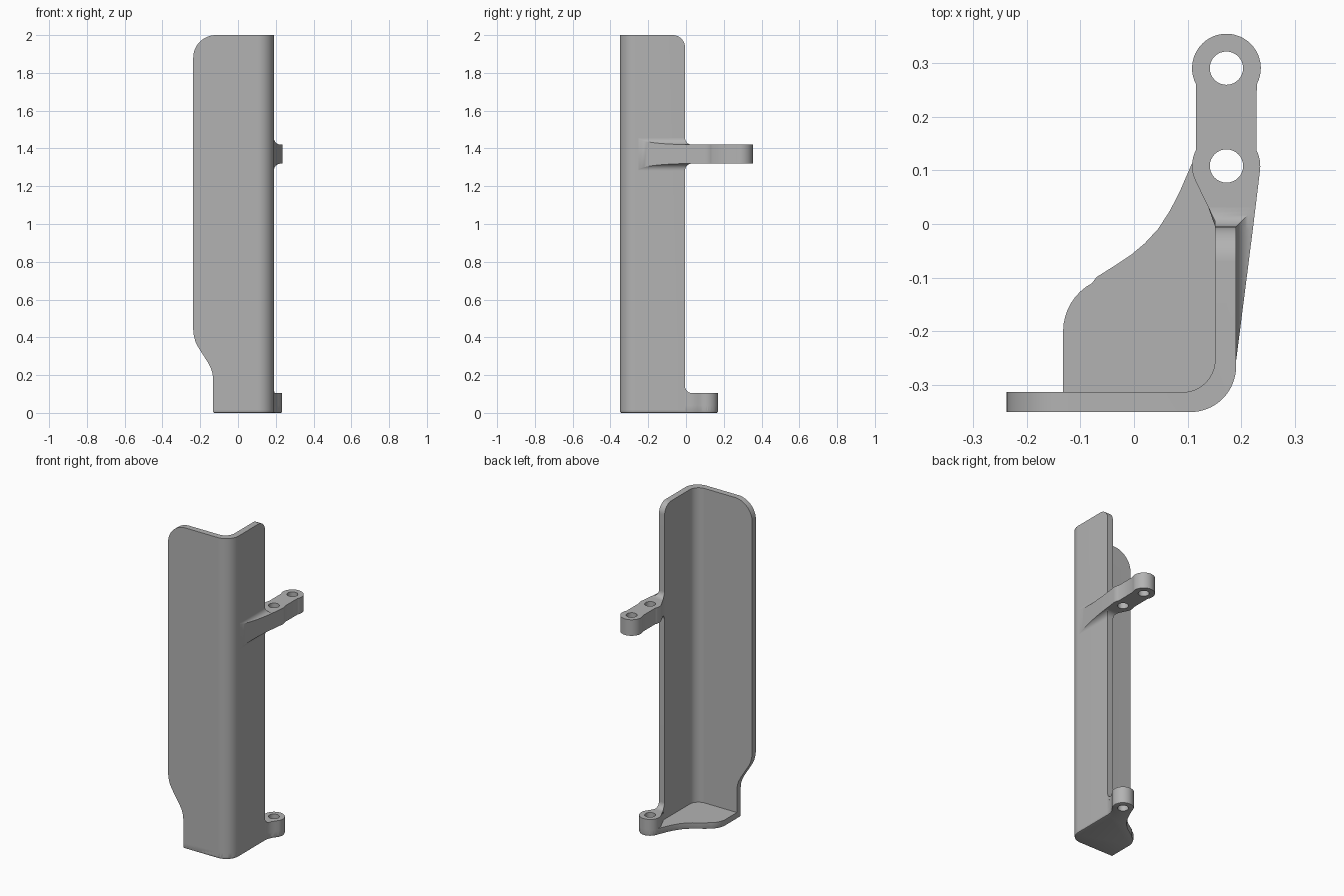
import bpy, bmesh
from math import sin, cos, acos, pi, radians
from mathutils import Vector

cube = bpy.data.objects.get("Cube")
if cube:
    bpy.data.objects.remove(cube, do_unlink=True)

grey = bpy.data.materials.new("grey")
grey.use_nodes = True
grey.diffuse_color = (0.45, 0.45, 0.45, 1)
grey.node_tree.nodes["Principled BSDF"].inputs["Base Color"].default_value = grey.diffuse_color

WALL_IN, WALL_OUT, WALL_END = 0.151, 0.19, -0.005
BOSS = (0.172, 0.108)
TIP = (0.172, 0.29)
FILLET = 0.036


def arc(center, r, a0, a1, n=16):
    steps = [radians(a0 + (a1 - a0) * i / n) for i in range(n + 1)]
    return [(center[0] + r * cos(a), center[1] + r * sin(a)) for a in steps]


def finish(name, bm):
    bmesh.ops.recalc_face_normals(bm, faces=bm.faces)
    mesh = bpy.data.meshes.new(name)
    bm.to_mesh(mesh)
    bm.free()
    mesh.materials.append(grey)
    obj = bpy.data.objects.new(name, mesh)
    bpy.context.collection.objects.link(obj)
    return obj


def loft(name, sections, bevel_bottom=0):
    """Skin closed sections having equal point counts, with end caps."""
    bm = bmesh.new()
    rings = [[bm.verts.new(p) for p in s] for s in sections]
    for a, b in zip(rings, rings[1:]):
        for i in range(len(a)):
            j = (i + 1) % len(a)
            bm.faces.new((a[i], a[j], b[j], b[i]))
    bm.faces.new(rings[0][::-1])
    bm.faces.new(rings[-1])
    if bevel_bottom:
        ring = set(rings[0])
        edges = [e for e in bm.edges if set(e.verts) <= ring]
        bmesh.ops.recalc_face_normals(bm, faces=bm.faces)
        bmesh.ops.bevel(bm, geom=edges, offset=bevel_bottom, segments=2,
                        profile=0.5, affect='EDGES', clamp_overlap=True)
    return finish(name, bm)


def prism(name, outline, lo, hi, axis="z", bevel_bottom=0):
    place = {"x": lambda u, v, w: (w, u, v),
             "y": lambda u, v, w: (u, w, v),
             "z": lambda u, v, w: (u, v, w)}[axis]
    return loft(name, [[place(u, v, w) for u, v in outline] for w in (lo, hi)], bevel_bottom)


def cut(obj, cutter, operation="DIFFERENCE"):
    cutter.hide_render = True
    mod = obj.modifiers.new("cut", "BOOLEAN")
    mod.operation, mod.object, mod.solver = operation, cutter, "EXACT"
    bpy.context.view_layer.update()
    graph = bpy.context.evaluated_depsgraph_get()
    mesh = bpy.data.meshes.new_from_object(obj.evaluated_get(graph))
    obj.modifiers.clear()
    obj.data = mesh
    bpy.data.objects.remove(cutter, do_unlink=True)


def drill(obj, center):
    cut(obj, prism("drill", arc(center, 0.031, 0, 348.75, 31), -0.5, 2.5))


# L-shaped cover, trimmed to its front and side outlines
outer_corner = arc((0.105, -0.265), 0.085, -90, 0)
inner_corner = arc((0.09, -0.252), 0.061, 0, -90)
cover = prism("angle_cover",
              [(-0.3, -0.35)] + outer_corner + [(WALL_OUT, WALL_END), (WALL_IN, WALL_END)]
              + inner_corner + [(-0.3, -0.313)], -0.1, 2.2)
front_outline = ([(-0.132, 0.012), (0.4, 0.012), (0.4, 2)]
                 + arc((-0.117, 1.88), 0.12, 90, 180)
                 + [(-0.237, 0.44), (-0.234, 0.41), (-0.226, 0.378), (-0.212, 0.35),
                    (-0.158, 0.265), (-0.144, 0.238), (-0.135, 0.21), (-0.132, 0.18)])
cut(cover, prism("front_trim", front_outline, -0.6, 0.3, "y"), "INTERSECT")
corner = arc((-0.07, 1.935), 0.065, 0, 90, 12)
cut(cover, prism("side_trim", corner + [(-0.07, 2.1), (0.1, 2.1), (0.1, 1.935)],
                 0, 0.5, "x"))

# Base plate with sweeping rear edge and a round boss
neck = [(WALL_OUT, WALL_END), (0.193, 0.022), (0.202, 0.043), (0.214, 0.061)]
sweep = [(0.098, 0.09), (0.085, 0.06), (0.067, 0.025), (0.045, -0.009), (0.02, -0.036),
         (-0.005, -0.057), (-0.035, -0.077), (-0.07, -0.099)]
round_side = arc((-0.03, -0.2), 0.102, 118, 180, 8)
base = prism("base_plate",
             [(-0.132, -0.35)] + outer_corner + neck + arc(BOSS, 0.062, -30, 168, 24)
             + sweep + round_side, 0, 0.04, bevel_bottom=0.008)
drill(base, BOSS)

# Lower lug standing on the plate
lug = prism("lower_lug", neck + arc(BOSS, 0.062, -30, 205, 28)
            + [(WALL_IN, 0.005), (WALL_IN, WALL_END)], 0.012, 0.105)
drill(lug, BOSS)

# Upper mounting arm with two holes
arm_low, arm_high = 1.32, 1.42


def arm_edge(y):
    return WALL_OUT + (y + 0.255) * 0.127


arm = prism("upper_arm",
            [(WALL_IN, WALL_END), (WALL_OUT, WALL_END), (arm_edge(WALL_END), WALL_END)]
            + arc(BOSS, 0.063, -7, 28, 6) + arc(TIP, 0.064, -28, 208, 32)
            + arc(BOSS, 0.064, 152, 205, 8) + [(WALL_IN, 0.005)], arm_low, arm_high)
drill(arm, BOSS)
drill(arm, TIP)


def fillet_curve(height=FILLET, n=8):
    """Pairs of reach from the wall and drop from the arm surface."""
    end = acos(1 - min(height / FILLET, 1))
    return [(FILLET * (1 - cos(end * i / n)), FILLET * (1 - sin(end * i / n)))
            for i in range(n + 1)]


def inner_edge(y):
    return WALL_IN - 0.487 * max(0, y - 0.005)


def arm_section(curve, point):
    low = [Vector((*point(d), arm_low - drop)) for d, drop in curve]
    high = [Vector((*point(d), arm_high + drop)) for d, drop in curve]
    return low + high[::-1]


# Filleted gusset running along the wall and wrapping round its end
sections = []
for i in range(17):
    y = -0.252 + 0.24 * i / 16
    sections.append(arm_section(fillet_curve(arm_edge(y) - WALL_OUT),
                                lambda d: (WALL_OUT + d, y)))
full = fillet_curve()
sections.append(arm_section(full, lambda d: (WALL_OUT + d, WALL_END + d)))
sections.append(arm_section(full, lambda d: (inner_edge(WALL_END + d), WALL_END + d)))
loft("arm_gusset", sections)

# Fillet between the lower lug and the wall end
lug_profile = [(WALL_END, 0.09)] + [(WALL_END + d, 0.105 + drop) for d, drop in full]
lug_profile += [(WALL_END + FILLET, 0.09)]
loft("lug_fillet", [[(inner_edge(y), y, z) for y, z in lug_profile],
                    [(WALL_OUT + 0.15 * (y - WALL_END), y, z) for y, z in lug_profile]])

# Smooth the curved faces, keep the edges crisp
for obj in bpy.context.collection.objects:
    if obj.type == "MESH" and grey.name in obj.data.materials:
        bpy.ops.object.select_all(action="DESELECT")
        obj.select_set(True)
        bpy.context.view_layer.objects.active = obj
        bpy.ops.object.shade_smooth_by_angle(angle=radians(30))
